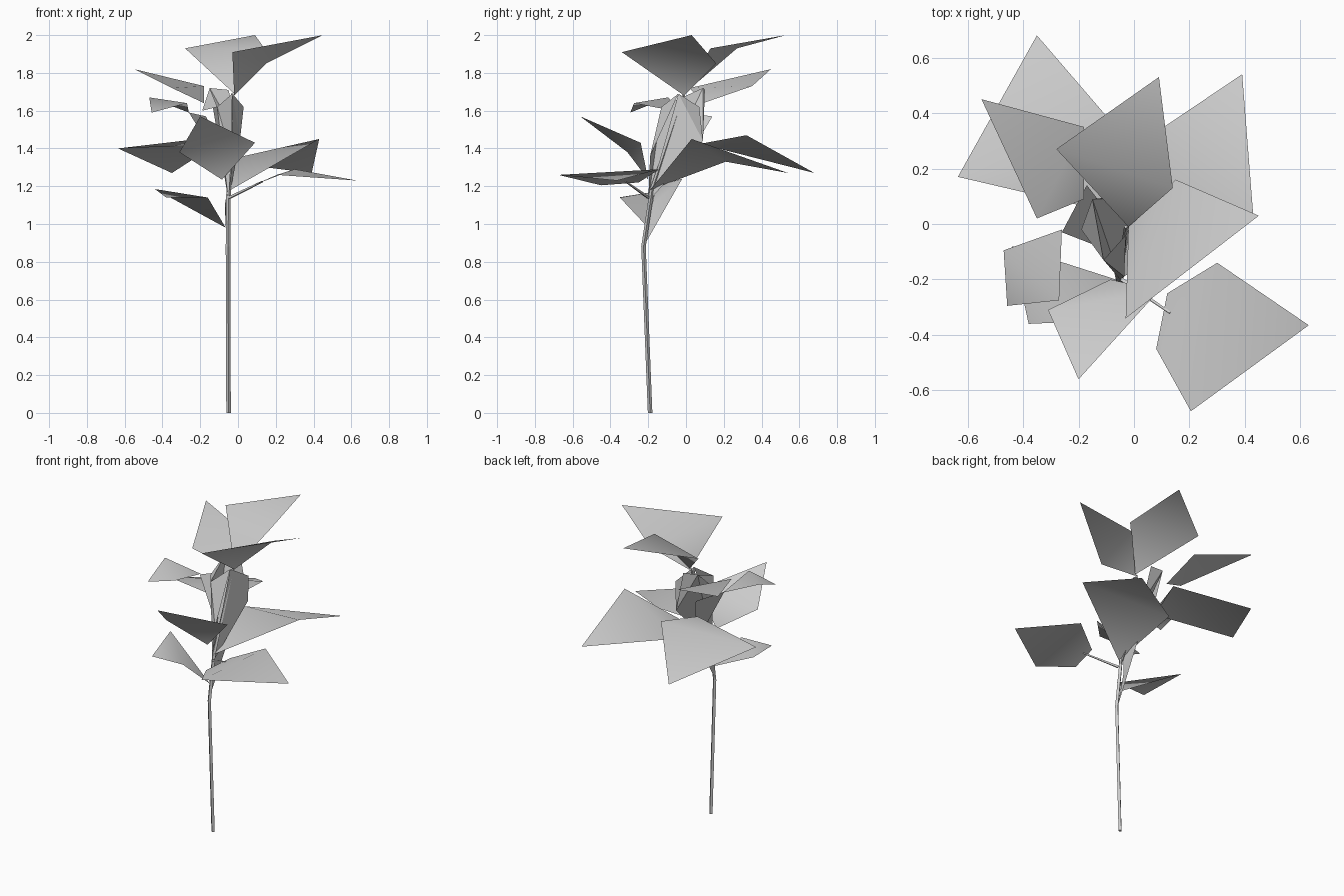
import bpy
import bmesh
from mathutils import Vector

cube = bpy.data.objects.get("Cube")
if cube:
    bpy.data.objects.remove(cube)

# One plain grey for the whole plant
grey = bpy.data.materials.new("pale_grey")
grey.use_nodes = True
grey.diffuse_color = (0.6, 0.6, 0.6, 1)
shader = next(n for n in grey.node_tree.nodes if n.type == "BSDF_PRINCIPLED")
shader.inputs["Base Color"].default_value = grey.diffuse_color
shader.inputs["Roughness"].default_value = 0.9


def finish(name, bm, smooth=True):
    """Turn the bmesh into a named object with the shared material."""
    mesh = bpy.data.meshes.new(name)
    bm.to_mesh(mesh)
    bm.free()
    mesh.materials.append(grey)
    for poly in mesh.polygons:
        poly.use_smooth = smooth
    obj = bpy.data.objects.new(name, mesh)
    bpy.context.collection.objects.link(obj)
    return obj


def blade(name, base, side, *rest, smooth=True):
    """Thin sheet folded across its sides: base, one side, outer points, other side."""
    bm = bmesh.new()
    verts = [bm.verts.new(p) for p in (base, side, *rest)]
    hinge = verts[1]
    ring = verts[2:] + verts[:1]
    for a, b in zip(ring, ring[1:]):
        bm.faces.new((hinge, a, b))
    for face in bm.faces:
        face.normal_update()
    # Face the sheet upward
    if sum(f.normal.z * f.calc_area() for f in bm.faces) < 0:
        bmesh.ops.reverse_faces(bm, faces=bm.faces[:])
    return finish(name, bm, smooth)


def tube(name, points, radii, sides=4):
    """Tapered stalk swept along a few points."""
    bm = bmesh.new()
    path = [Vector(p) for p in points]
    rings = []
    for i, (p, r) in enumerate(zip(path, radii)):
        along = path[min(i + 1, len(path) - 1)] - path[max(i - 1, 0)]
        turn = Vector((0, 0, 1)).rotation_difference(along)
        made = bmesh.ops.create_circle(bm, segments=sides, radius=r)["verts"]
        for v in made:
            v.co = p + turn @ v.co
        rings.append(made)
    for low, high in zip(rings, rings[1:]):
        for i in range(sides):
            j = (i + 1) % sides
            bm.faces.new((low[i], low[j], high[j], high[i]))
    bm.faces.new(list(reversed(rings[0])))
    bm.faces.new(rings[-1])
    return finish(name, bm, False)


# Main stem, bending backward near the top
tube("stem",
     [(-.05, -.19, 0), (-.053, -.225, .88), (-.05, -.18, 1.18), (-.03, -.01, 1.69)],
     [.012, .012, .012, .006])

# Stalk reaching out to the low front leaf
tube("front_leaf_stalk", [(-.045, -.2, 1.14), (.13, -.32, 1.225)], [.009, .005])

# Crown leaves
blade("crown_leaf_back",
      (-.02, -.01, 1.69), (.14, .13, 1.93), (.09, .53, 2), (-.28, .27, 1.93))
blade("crown_leaf_front",
      (-.02, -.01, 1.68), (.15, .16, 1.85), (.45, .03, 2), (-.03, -.34, 1.91))

# Upper right-hand leaves
blade("upper_leaf_back",
      (-.18, .09, 1.64), (-.18, .35, 1.73), (-.55, .45, 1.82), (-.35, .02, 1.72))
blade("upper_leaf_front",
      (-.26, -.02, 1.59), (-.47, -.095, 1.67), (-.457, -.295, 1.59), (-.27, -.275, 1.64))

# Middle leaves
blade("middle_leaf_right",
      (-.12, .05, 1.42), (-.04, .32, 1.47), (-.35, .68, 1.27), (-.635, .17, 1.4))
blade("middle_leaf_left",
      (-.04, -.19, 1.18), (.43, .03, 1.45), (.39, .54, 1.27), (-.1, .21, 1.33))
blade("middle_leaf_front",
      (-.085, -.2, 1.235), (.09, -.24, 1.43), (-.2, -.56, 1.57), (-.31, -.31, 1.38))

# Lower leaves
blade("lower_leaf_left",
      (.12, -.25, 1.22), (.3, -.14, 1.29), (.63, -.365, 1.23),
      (.205, -.675, 1.26), (.08, -.45, 1.205))
blade("lower_leaf_right",
      (-.065, -.2, .98), (-.16, -.35, 1.14), (-.38, -.36, 1.14), (-.44, -.08, 1.185))

# Upright sheath wrapping the upper stem
foot = (-.05, -.2, 1.12)
front_rim = (-.11, -.13, 1.62)
peak = (-.03, -.04, 1.69)
back_rim = (-.15, .09, 1.72)
side_rim = (.01, .09, 1.44)
blade("sheath_front", foot, front_rim, peak, (-.035, -.19, 1.36), smooth=False)
blade("sheath_left", foot, peak, (.03, .07, 1.62), side_rim, smooth=False)
blade("sheath_right", foot, front_rim, (-.19, -.02, 1.6), back_rim, smooth=False)
blade("sheath_back", foot, back_rim, (-.05, .1, 1.71), side_rim, smooth=False)

# Small bract under the upper leaves and a bract low on the stem
blade("upper_bract",
      (-.08, -.1, 1.3), (-.26, -.03, 1.59), (-.17, .14, 1.57), (-.1, .05, 1.42))
blade("lower_bract",
      (-.06, -.225, .88), (-.07, -.18, 1.1), (-.05, -.16, 1.2), (-.045, -.02, 1.24))
